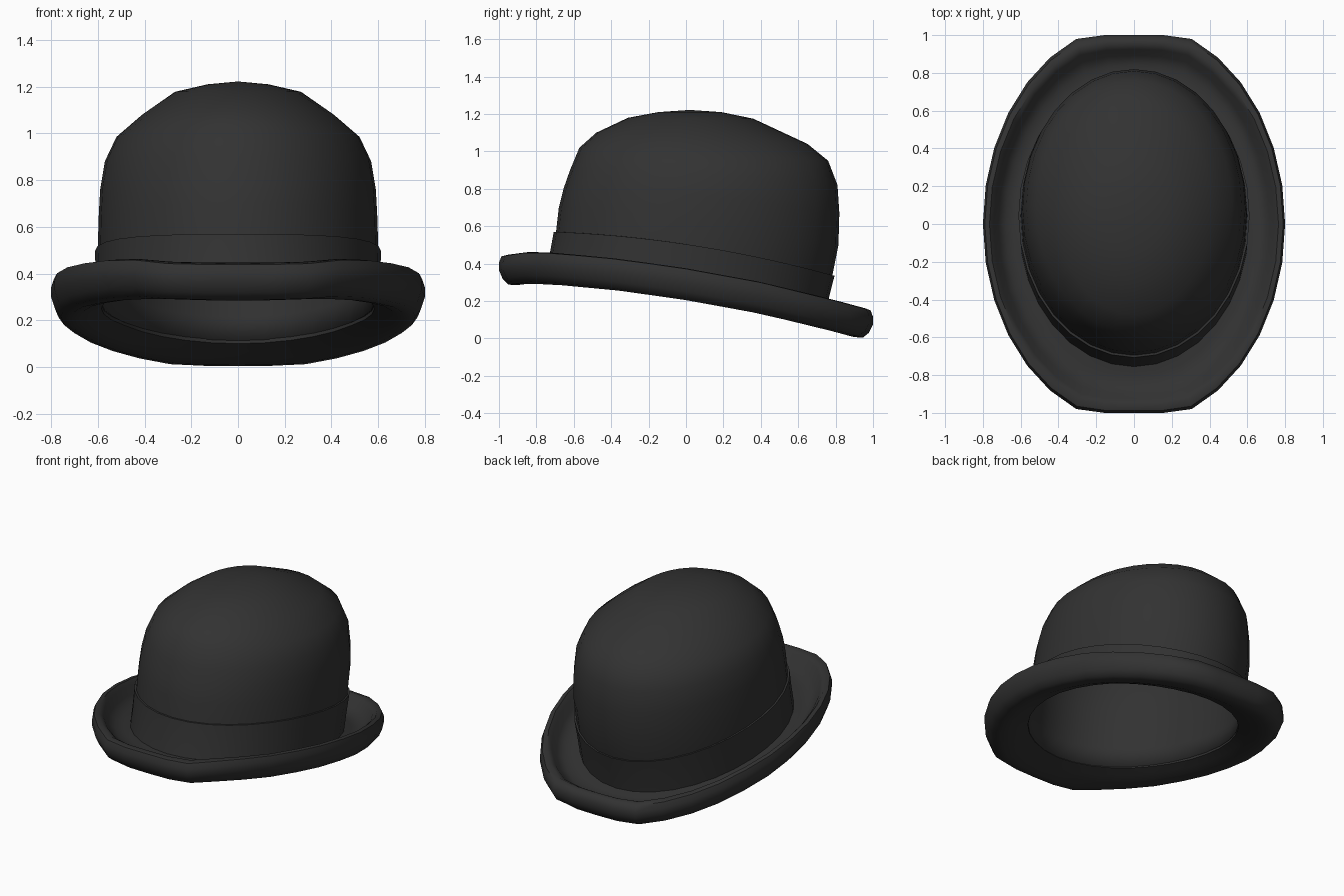
import bpy, bmesh, math

if "Cube" in bpy.data.objects:
    bpy.data.objects.remove(bpy.data.objects["Cube"])

N = 32  # sides around the hat

felt = bpy.data.materials.new("black_felt")
felt.diffuse_color = (0.032, 0.032, 0.032, 1)
felt.use_nodes = True
felt.node_tree.nodes["Principled BSDF"].inputs["Base Color"].default_value = felt.diffuse_color


def loft(name, rings, cap=None, closed=False):
    """Skin a list of N-point rings; cap = top pole, closed = join last ring to first."""
    bm = bmesh.new()
    rows = [[bm.verts.new(p) for p in r] for r in rings]
    pairs = list(zip(rows, rows[1:]))
    if closed:
        pairs.append((rows[-1], rows[0]))
    for a, b in pairs:
        for i in range(N):
            j = (i + 1) % N
            bm.faces.new((a[i], a[j], b[j], b[i]))
    if cap:
        pole = bm.verts.new(cap)
        for i in range(N):
            bm.faces.new((rows[-1][i], rows[-1][(i + 1) % N], pole))
    bmesh.ops.recalc_face_normals(bm, faces=bm.faces)
    me = bpy.data.meshes.new(name)
    bm.to_mesh(me)
    bm.free()
    ob = bpy.data.objects.new(name, me)
    bpy.context.collection.objects.link(ob)
    me.materials.append(felt)
    bpy.ops.object.select_all(action='DESELECT')
    ob.select_set(True)
    bpy.context.view_layer.objects.active = ob
    bpy.ops.object.shade_smooth_by_angle(angle=math.radians(50))
    return ob


def oval(a, yf, zf, yb, zb, bow=0.0, grow=0.0):
    """Tilted oval: half width, front y/z, back y/z, lift at the sides."""
    pts = []
    for i in range(N):
        t = 2 * math.pi * i / N
        s, c = math.sin(t), math.cos(t)
        y = (yf + yb) / 2 + c * ((yb - yf) / 2 + grow)
        z = (zf + zb) / 2 + c * (zb - zf) / 2 + bow * s * s
        pts.append(((a + grow) * s, y, z))
    return pts


# Crown: stacked tilted ovals leaning back
crown_rings = [
    (0.595, -0.745, 0.34, 0.730, 0.11, 0.04),
    (0.597, -0.715, 0.46, 0.750, 0.21, 0.04),
    (0.600, -0.695, 0.57, 0.782, 0.335, 0.045),
    (0.597, -0.680, 0.70, 0.815, 0.50, 0.03),
    (0.590, -0.655, 0.80, 0.820, 0.67, 0.025),
    (0.570, -0.620, 0.90, 0.810, 0.82, 0.02),
    (0.520, -0.570, 1.02, 0.760, 0.95, 0.0),
    (0.410, -0.480, 1.10, 0.650, 1.04, 0.01),
    (0.270, -0.310, 1.18, 0.360, 1.175, 0.0),
    (0.130, -0.150, 1.21, 0.190, 1.21, 0.0),
]
crown = loft("crown", [oval(*r) for r in crown_rings], cap=(0, 0.02, 1.222))
shell = crown.modifiers.new("thickness", 'SOLIDIFY')
shell.thickness = 0.015
shell.offset = -1

# Ribbon band around the crown base
base = crown_rings[:3]
loft("hat_band",
     [oval(*r, grow=0.012) for r in base] + [oval(*r, grow=-0.004) for r in reversed(base)],
     closed=True)

# Brim: height of the rim along y, dipping towards the back
RIM = [(-1, .44), (-.85, .463), (-.7, .458), (-.35, .425), (0, .375),
       (.4, .302), (.77, .212), (1, .15)]


def rim_z(y):
    y = max(-1, min(1, y))
    for (y0, z0), (y1, z1) in zip(RIM, RIM[1:]):
        if y <= y1:
            return z0 + (z1 - z0) * (y - y0) / (y1 - y0)
    return RIM[-1][1]


# Brim cross-section: (share of the way from crown to edge, height below rim)
SECTION = [(-.05, -.11), (.2, -.115), (.42, -.11), (.6, -.075), (.72, -.025), (.83, 0),
           (.95, -.003), (1, -.035), (1, -.075), (.92, -.125), (.8, -.16),
           (.62, -.17), (.4, -.163), (.18, -.145), (-.05, -.125)]


def brim_ring(t, dz):
    pts = []
    for i, (ix, iy, _) in enumerate(oval(.595, -.745, 0, .73, 0)):
        a = 2 * math.pi * i / N
        ox = 0.8 * math.sin(a)
        oy = max(-1, min(1, 1.06 * math.cos(a)))  # flattened front and back
        x, y = ix + (ox - ix) * t, iy + (oy - iy) * t
        pts.append((x, y, rim_z(y) + dz))
    return pts


loft("brim", [brim_ring(*s) for s in SECTION], closed=True)
